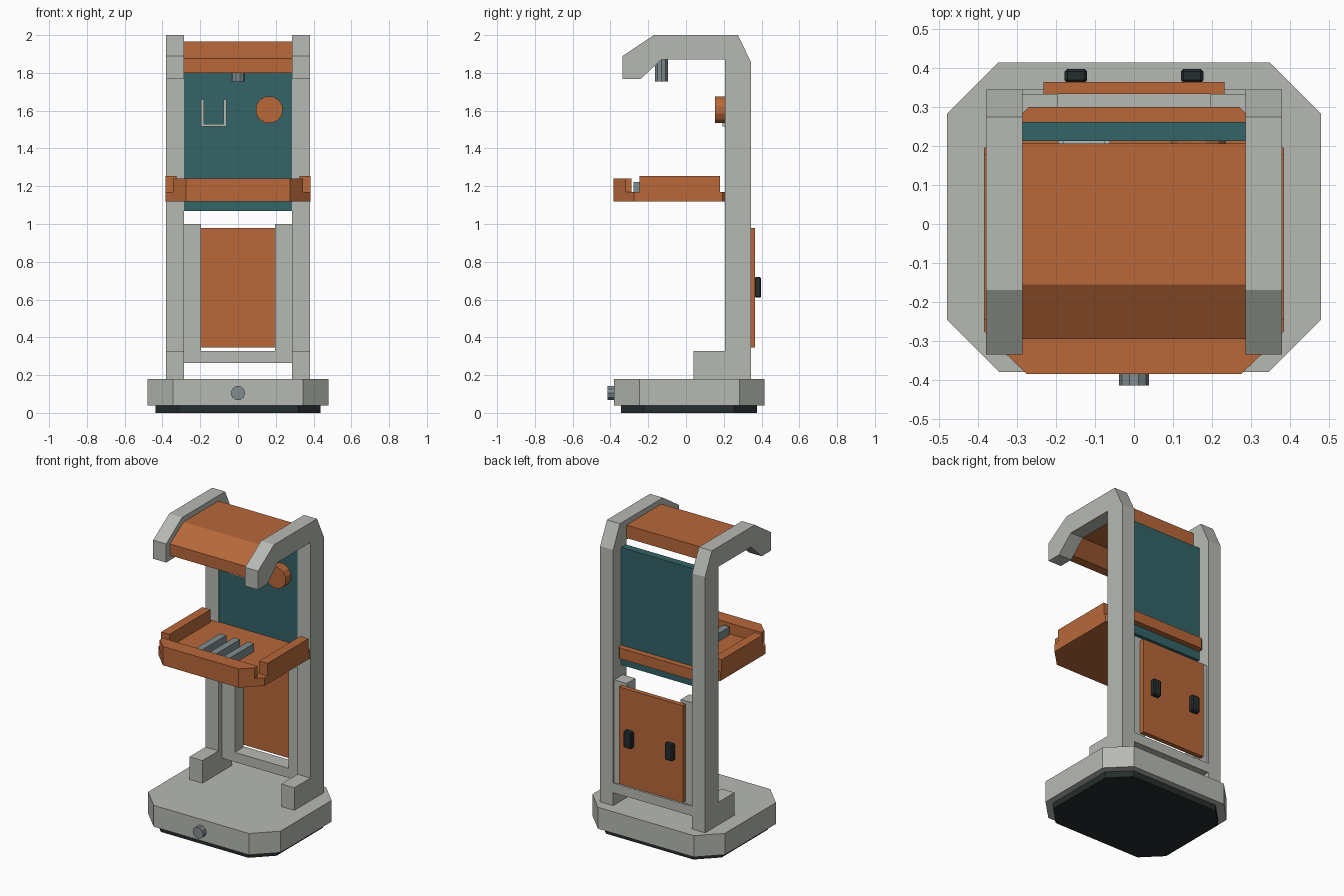
import bpy, bmesh, math
from mathutils import Matrix, Vector

if "Cube" in bpy.data.objects:
    bpy.data.objects.remove(bpy.data.objects["Cube"])


def material(name, r, g, b):
    m = bpy.data.materials.new(name)
    m.diffuse_color = (r, g, b, 1)
    m.use_nodes = True
    m.node_tree.nodes["Principled BSDF"].inputs["Base Color"].default_value = m.diffuse_color
    return m


GREY = material("light grey", 0.47, 0.49, 0.45)
ORANGE = material("orange", 0.48, 0.14, 0.042)
TEAL = material("dark teal", 0.034, 0.127, 0.137)
RUBBER = material("black rubber", 0.018, 0.026, 0.026)
METAL = material("blue grey metal", 0.22, 0.27, 0.28)


def finish(name, bm, mat):
    bmesh.ops.recalc_face_normals(bm, faces=bm.faces)
    me = bpy.data.meshes.new(name)
    bm.to_mesh(me)
    bm.free()
    me.materials.append(mat)
    ob = bpy.data.objects.new(name, me)
    bpy.context.collection.objects.link(ob)
    return ob


def box(name, x0, x1, y0, y1, z0, z1, mat, bevel=0.0):
    bm = bmesh.new()
    bmesh.ops.create_cube(bm, size=1)
    for v in bm.verts:
        v.co = Vector(((x0 + x1) / 2 + v.co.x * (x1 - x0),
                       (y0 + y1) / 2 + v.co.y * (y1 - y0),
                       (z0 + z1) / 2 + v.co.z * (z1 - z0)))
    if bevel:
        bmesh.ops.bevel(bm, geom=bm.edges[:], offset=bevel, segments=1, affect='EDGES')
    return finish(name, bm, mat)


def extrude(name, points, a, b, mat, axis):
    """Extrude a 2D outline: axis 'z' takes (x, y), axis 'x' takes (y, z)."""
    bm = bmesh.new()
    def put(p, t):
        return (p[0], p[1], t) if axis == 'z' else (t, p[0], p[1])
    face = bm.faces.new([bm.verts.new(put(p, a)) for p in points])
    new = bmesh.ops.extrude_face_region(bm, geom=[face])['geom']
    shift = Vector((0, 0, b - a)) if axis == 'z' else Vector((b - a, 0, 0))
    bmesh.ops.translate(bm, vec=shift, verts=[g for g in new if isinstance(g, bmesh.types.BMVert)])
    return finish(name, bm, mat)


def cylinder(name, centre, radius, depth, sides, mat, along_y=False):
    bm = bmesh.new()
    m = Matrix.Translation(centre)
    if along_y:
        m = m @ Matrix.Rotation(math.pi / 2, 4, 'X')
    m = m @ Matrix.Rotation(math.pi / sides, 4, 'Z')
    bmesh.ops.create_cone(bm, cap_ends=True, segments=sides, radius1=radius,
                          radius2=radius, depth=depth, matrix=m)
    return finish(name, bm, mat)


def cut_rect(hx, y0, y1, front, back):
    """Rectangle outline with chamfered front and back corners."""
    return [(hx, y0 + front), (hx, y1 - back), (hx - back, y1), (-hx + back, y1),
            (-hx, y1 - back), (-hx, y0 + front), (-hx + front, y0), (hx - front, y0)]


# Base and rubber foot
extrude("base_plate", cut_rect(0.48, -0.38, 0.415, 0.135, 0.132), 0.04, 0.18, GREY, 'z')
extrude("rubber_foot", cut_rect(0.437, -0.345, 0.375, 0.12, 0.12), 0.0, 0.04, RUBBER, 'z')
cylinder("base_knob", (0, -0.395, 0.105), 0.038, 0.04, 10, METAL, True)

# Side frames: foot, post and overhanging arm in one profile
frame = [(0.04, 0.18), (0.345, 0.18), (0.345, 1.855), (0.275, 2.0), (-0.17, 2.0),
         (-0.335, 1.89), (-0.335, 1.768), (-0.24, 1.768), (-0.13, 1.87),
         (0.207, 1.87), (0.207, 0.328), (0.04, 0.328)]
for side, s in (("left", -1), ("right", 1)):
    extrude("frame_" + side, frame, s * 0.286, s * 0.38, GREY, 'x')
    # Rear slats and panel handles
    xs = sorted((s * 0.195, s * 0.287))
    box("rear_slat_" + side, *xs, 0.245, 0.334, 0.328, 1.0, GREY)
    xs = sorted((s * 0.12, s * 0.178))
    box("panel_handle_" + side, *xs, 0.362, 0.398, 0.61, 0.72, RUBBER, 0.007)
    # Tray side rails
    xs = sorted((s * 0.325, s * 0.385))
    box("tray_rail_" + side, *xs, -0.245, 0.18, 1.17, 1.253, ORANGE)

# Lower cross bar and rear panel
box("cross_bar", -0.287, 0.287, 0.245, 0.345, 0.265, 0.328, GREY)
box("rear_panel", -0.232, 0.232, 0.333, 0.364, 0.345, 0.98, ORANGE)

# Roof canopy
roof = [(0.207, 1.965), (-0.155, 1.965), (-0.295, 1.875), (-0.295, 1.80),
        (-0.235, 1.80), (-0.145, 1.88), (0.207, 1.88)]
extrude("roof_canopy", roof, -0.287, 0.287, ORANGE, 'x')
cylinder("lamp", (0, -0.13, 1.82), 0.037, 0.13, 10, METAL)

# Back board with its rear rail
box("back_board", -0.287, 0.287, 0.213, 0.262, 1.07, 1.84, TEAL)
extrude("back_rail", cut_rect(0.287, 0.26, 0.30, 0.001, 0.016), 1.13, 1.20, ORANGE, 'z')

# Hook and dial on the back board
box("hook_left", -0.195, -0.18, 0.192, 0.214, 1.515, 1.66, GREY)
box("hook_right", -0.077, -0.062, 0.192, 0.214, 1.515, 1.66, GREY)
box("hook_bottom", -0.18, -0.077, 0.192, 0.214, 1.515, 1.53, GREY)
cylinder("dial", (0.165, 0.184, 1.605), 0.073, 0.06, 12, ORANGE, True)

# Tray with front lip and three bars
extrude("tray", cut_rect(0.385, -0.385, 0.214, 0.11, 0.02), 1.118, 1.17, ORANGE, 'z')
lip = [(0.275, -0.385), (0.343, -0.32), (0.343, -0.288), (-0.343, -0.288),
       (-0.343, -0.32), (-0.275, -0.385)]
extrude("tray_lip", lip, 1.17, 1.241, ORANGE, 'z')
for i in range(3):
    x = -0.1 + 0.1 * i
    box("tray_bar_%d" % (i + 1), x - 0.022, x + 0.022, -0.277, -0.01, 1.17, 1.223, METAL)
